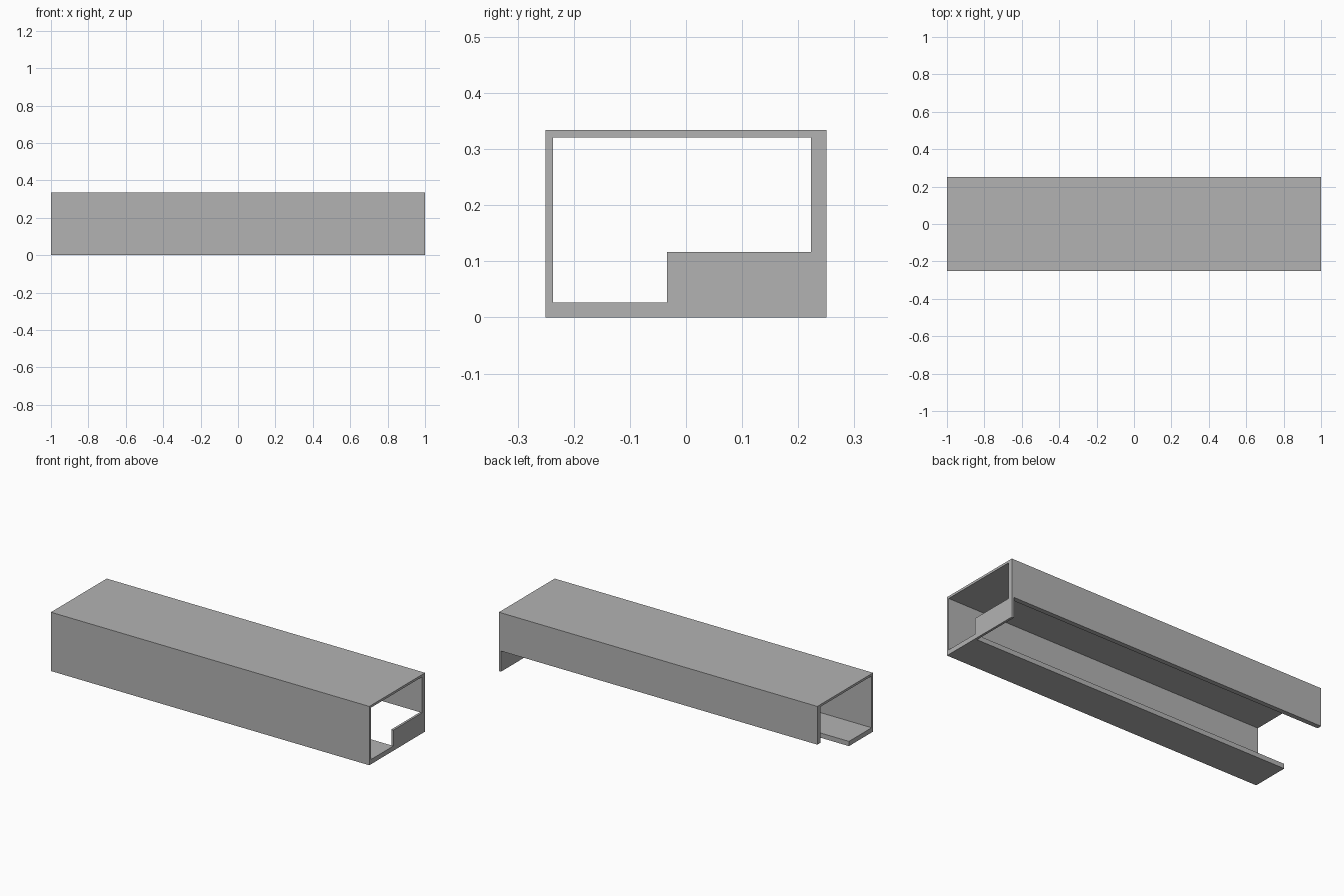
import bpy
import bmesh

cube = bpy.data.objects.get("Cube")
if cube:
    bpy.data.objects.remove(cube, do_unlink=True)

# Overall size and sheet thicknesses
HALF_LENGTH, HALF_WIDTH, HEIGHT = 1.0, 0.25, 0.334
THIN, THICK = 0.013, 0.027
SLOT_Y, SLOT_Z = -0.034, 0.117

grey = bpy.data.materials.new("plain_grey")
grey.use_nodes = True
colour = (0.45, 0.45, 0.45, 1)
grey.diffuse_color = colour
grey.node_tree.nodes["Principled BSDF"].inputs["Base Color"].default_value = colour


def extrude_profile(name, profile, x0, x1):
    """Sweep a closed (y, z) outline along x."""
    bm = bmesh.new()
    face = bm.faces.new([bm.verts.new((x0, y, z)) for y, z in profile])
    swept = bmesh.ops.extrude_face_region(bm, geom=[face], use_keep_orig=True)
    verts = [v for v in swept["geom"] if isinstance(v, bmesh.types.BMVert)]
    bmesh.ops.translate(bm, verts=verts, vec=(x1 - x0, 0, 0))
    bmesh.ops.recalc_face_normals(bm, faces=bm.faces)
    mesh = bpy.data.meshes.new(name)
    bm.to_mesh(mesh)
    bm.free()
    mesh.materials.append(grey)
    obj = bpy.data.objects.new(name, mesh)
    bpy.context.collection.objects.link(obj)
    return obj


# Open channel: floor strip, front wall, roof and short back wall
W, H = HALF_WIDTH, HEIGHT
extrude_profile("channel", [
    (SLOT_Y, 0), (SLOT_Y, THICK), (THIN - W, THICK), (THIN - W, H - THIN),
    (W - THICK, H - THIN), (W - THICK, SLOT_Z), (W, SLOT_Z),
    (W, H), (-W, H), (-W, 0),
], -HALF_LENGTH, HALF_LENGTH)

# Plate closing the lower slot at the left end
extrude_profile("end_plate", [
    (SLOT_Y, 0), (W, 0), (W, SLOT_Z), (SLOT_Y, SLOT_Z),
], HALF_LENGTH - THIN, HALF_LENGTH)
